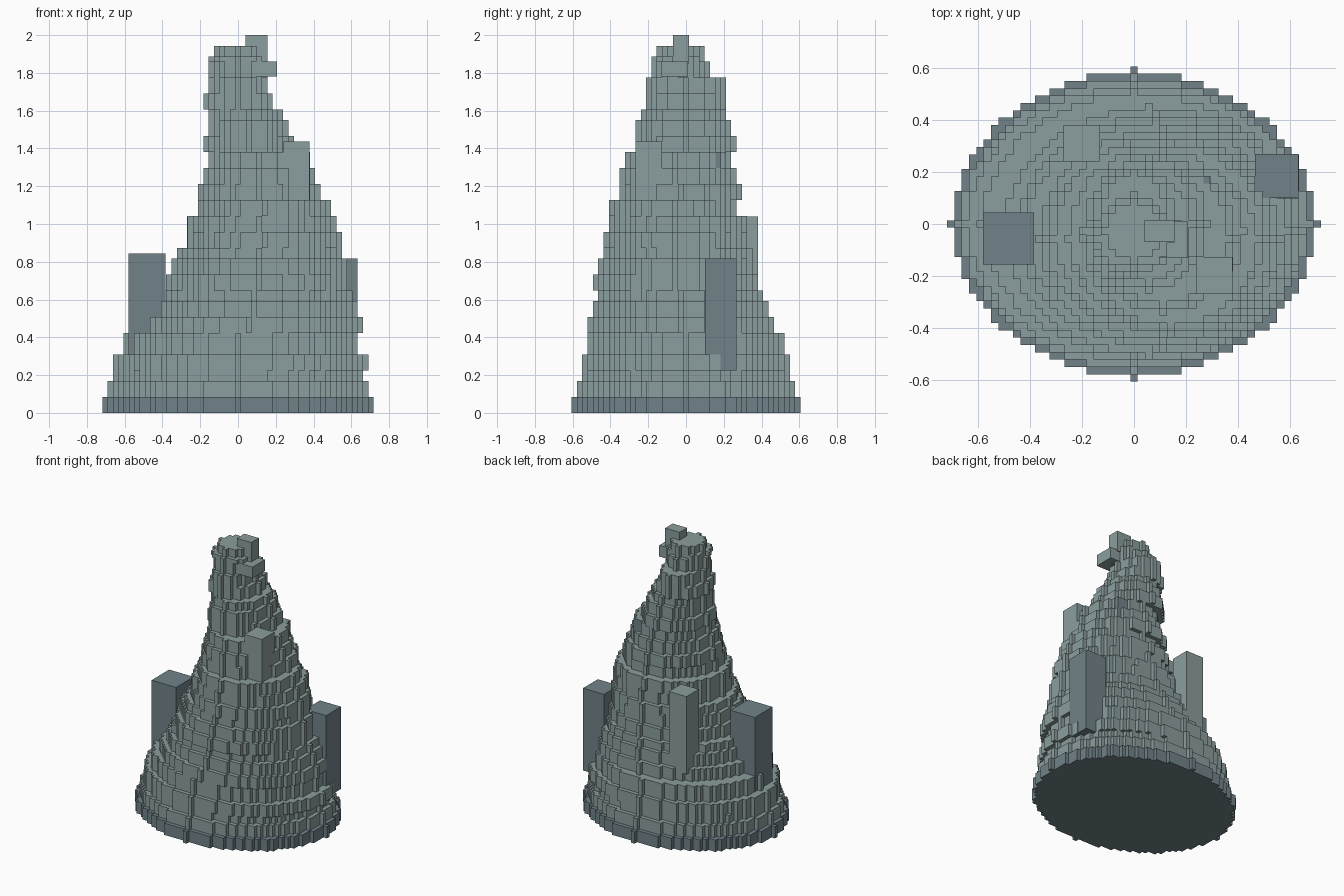
import bpy, bmesh

if "Cube" in bpy.data.objects:
    bpy.data.objects.remove(bpy.data.objects["Cube"])

U = 2 / 71  # size of one block unit

# tiers of the leaning spire in block units: top height, x min, x max, y min, y max
TIERS = [
    (3, -25, 25, -21, 21), (6, -24, 24, -20, 20), (8, -23, 23, -19, 19),
    (11, -23, 24, -19, 19), (15, -21, 22, -18, 18), (18, -18, 23, -18, 16),
    (21, -16, 22, -17, 15), (23, -15, 21, -16, 14), (26, -13, 20, -17, 13),
    (29, -12, 20, -16, 12), (31, -11, 19, -15, 12), (34, -9, 19, -15, 11),
    (37, -9, 18, -14, 11), (40, -7, 17, -14, 9), (43, -7, 15, -12, 10),
    (46, -6, 14, -12, 9), (49, -5, 13, -11, 8), (52, -6, 10, -9, 9),
    (55, -5, 9, -9, 8), (57, -5, 8, -8, 7), (60, -6, 6, -7, 7),
    (63, -5, 5, -7, 7), (66, -5, 5, -6, 4), (67, -5, 5, -6, 3), (69, -4, 4, -5, 3),
]


def material(name, color):
    m = bpy.data.materials.new(name)
    m.diffuse_color = (*color, 1)
    m.use_nodes = True
    m.node_tree.nodes["Principled BSDF"].inputs["Base Color"].default_value = m.diffuse_color
    return m


LIGHT = material("light_stone", (0.26, 0.34, 0.34))
DARK = material("dark_stone", (0.165, 0.225, 0.25))


def finish(bm, name, mat):
    me = bpy.data.meshes.new(name)
    bm.to_mesh(me)
    bm.free()
    me.materials.append(mat)
    ob = bpy.data.objects.new(name, me)
    bpy.context.collection.objects.link(ob)
    return ob


def ellipse_cells(x0, x1, y0, y1):
    """Grid cells inside an ellipse, with single-cell tips on its axes."""
    cx, cy, rx, ry = (x0 + x1) / 2, (y0 + y1) / 2, (x1 - x0) / 2, (y1 - y0) / 2
    cells = {(x, y) for x in range(x0, x1 + 1) for y in range(y0, y1 + 1)
             if ((x - cx) / rx) ** 2 + ((y - cy) / ry) ** 2 <= 0.965}
    mx, my = round(cx), round(cy)
    return cells | {(x0, my), (x1, my), (mx, y0), (mx, y1)}


def tier_shell(bm, cells, below, above, z0, z1):
    """Outer faces of one tier; faces hidden by neighbours are left out."""
    def quad(*pts):
        bm.faces.new([bm.verts.new((a * U, b * U, c * U)) for a, b, c in pts])

    for x, y in cells:
        a, b, c, d = x - .5, x + .5, y - .5, y + .5
        if (x, y) not in above:
            quad((a, c, z1), (b, c, z1), (b, d, z1), (a, d, z1))
        if (x, y) not in below:
            quad((a, d, z0), (b, d, z0), (b, c, z0), (a, c, z0))
        for dx, dy, p, q in ((0, -1, (a, c), (b, c)), (1, 0, (b, c), (b, d)),
                             (0, 1, (b, d), (a, d)), (-1, 0, (a, d), (a, c))):
            if (x + dx, y + dy) not in cells:
                quad((*p, z0), (*q, z0), (*q, z1), (*p, z1))


def block(name, lo, hi, mat):
    bm = bmesh.new()
    bmesh.ops.create_cube(bm, size=1)
    for v in bm.verts:
        v.co = [(l + h) / 2 + c * (h - l) for l, h, c in zip(lo, hi, v.co)]
    finish(bm, name, mat)


# stepped rock body and its dark foot
layers = [ellipse_cells(*t[1:]) for t in TIERS]
tops = [t[0] for t in TIERS]
for name, first, last, mat in (("rock_foot", 0, 1, DARK), ("rock_spire", 1, len(TIERS), LIGHT)):
    bm = bmesh.new()
    for i in range(first, last):
        tier_shell(bm, layers[i], layers[i - 1] if i else set(),
                   layers[i + 1] if i + 1 < len(layers) else set(),
                   tops[i - 1] if i else 0, tops[i])
    bmesh.ops.remove_doubles(bm, verts=bm.verts, dist=1e-4)
    finish(bm, name, mat)

# slabs leaning out of the sides
block("left_slab", (-.58, -.155, .31), (-.385, .045, .845), DARK)
block("right_slab", (.465, .1, .225), (.632, .268, .817), DARK)
block("back_slab", (-.27, .24, .48), (-.13, .38, 1.04), LIGHT)
block("front_slab", (.24, -.268, .98), (.378, -.127, 1.437), LIGHT)
block("back_chip", (.2, .13, 1.2), (.29, .185, 1.38), DARK)

# summit stones
block("summit_ledge", (.04, -.13, 1.78), (.207, .01, 1.86), LIGHT)
block("summit_stone", (.04, -.07, 1.85), (.155, .015, 2.0), LIGHT)
